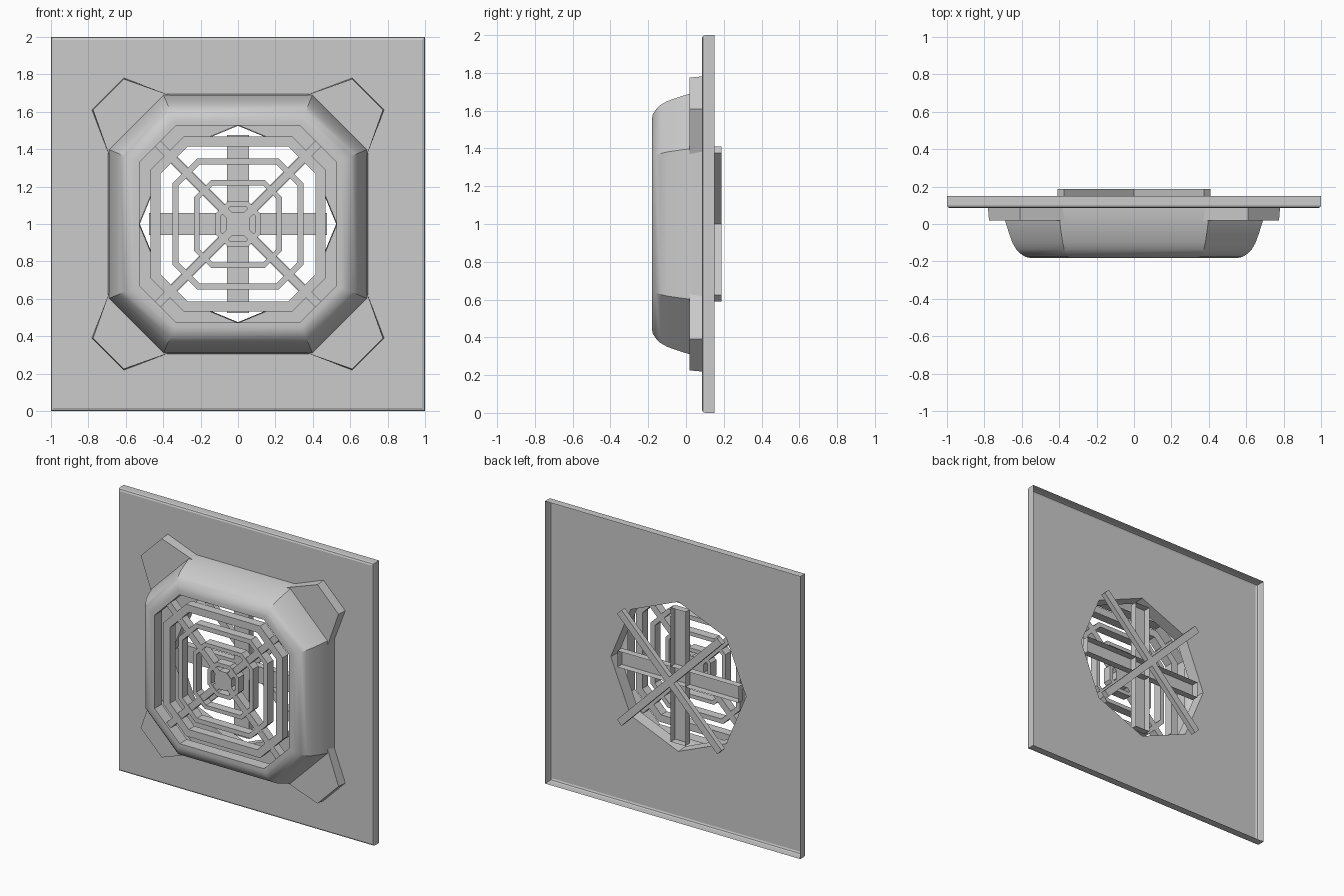
import bpy, bmesh, math
from mathutils import Matrix, Vector

if "Cube" in bpy.data.objects:
    bpy.data.objects.remove(bpy.data.objects["Cube"])

CZ = 1.0  # height of the vent centre


def finish(name, bm, smooth=None):
    bmesh.ops.recalc_face_normals(bm, faces=bm.faces)
    me = bpy.data.meshes.new(name)
    bm.to_mesh(me)
    bm.free()
    ob = bpy.data.objects.new(name, me)
    bpy.context.collection.objects.link(ob)
    if smooth:
        bpy.ops.object.select_all(action='DESELECT')
        ob.select_set(True)
        bpy.context.view_layer.objects.active = ob
        bpy.ops.object.shade_smooth_by_angle(angle=math.radians(smooth))
    return ob


def chamfered(h, s):
    """Square of half width h whose flat sides have half length s."""
    return [(h, -s), (h, s), (s, h), (-s, h), (-h, s), (-h, -s), (-s, -h), (s, -h)]


def circle8(r):
    return [(r * math.cos(i * math.pi / 4), r * math.sin(i * math.pi / 4)) for i in range(8)]


def square8(h):
    return [(h, 0), (h, h), (0, h), (-h, h), (-h, 0), (-h, -h), (0, -h), (h, -h)]


def loft(bm, loops, wrap=False, cap_first=False, cap_last=False):
    """Bridge a list of (y, [(x, z), ...]) outlines."""
    rows = [[bm.verts.new((x, y, z + CZ)) for x, z in pts] for y, pts in loops]
    pairs = list(zip(rows, rows[1:])) + ([(rows[-1], rows[0])] if wrap else [])
    for a, b in pairs:
        n = len(a)
        for i in range(n):
            j = (i + 1) % n
            bm.faces.new((a[i], a[j], b[j], b[i]))
    if cap_first:
        bm.faces.new(rows[0])
    if cap_last:
        bm.faces.new(rows[-1])


def bar(bm, r0, r1, width, y0, y1, angle, open_back=False):
    """Radial bar from r0 to r1, turned about the vent axis."""
    c, s, w = math.cos(angle), math.sin(angle), width / 2
    pts = [(r * c - t * s, r * s + t * c) for r, t in ((r0, -w), (r1, -w), (r1, w), (r0, w))]
    loft(bm, [(y0, pts), (y1, pts)], cap_first=True, cap_last=not open_back)


# Wall plate: open-backed pan with softened front edge and eight-sided hole
bm = bmesh.new()
loft(bm, [(0.0, circle8(0.525)), (0.085, circle8(0.53)), (0.085, square8(0.985)),
          (0.09, square8(0.996)), (0.102, square8(1.0)), (0.15, square8(1.0))])
finish("wall_plate", bm)

# Raised housing: rounded flange running into the grille opening
profile = [(0.695, 0.085), (0.69, 0.02), (0.668, -0.05), (0.65, -0.10), (0.63, -0.135),
           (0.605, -0.16), (0.58, -0.176), (0.555, -0.181), (0.527, -0.181), (0.527, -0.10)]
bm = bmesh.new()
loft(bm, [(y, chamfered(h, 0.4 - 0.414 * (0.695 - h))) for h, y in profile])
finish("housing", bm, 30)

# Four tapered mounting feet
bm = bmesh.new()
for k in range(4):
    c, s = math.cos(k * math.pi / 2), math.sin(k * math.pi / 2)
    rows = []
    for y, g in ((0.018, 0.0), (0.085, 0.006)):
        pts = [(0.37, 0.69), (0.69, 0.37), (0.775 + g, 0.61), (0.61, 0.775 + g)]
        rows.append((y, [(x * c - z * s, x * s + z * c) for x, z in pts]))
    loft(bm, rows, cap_first=True)
finish("mounting_feet", bm)

# Concentric grille rings
F, B = -0.168, -0.105
for i, (o, n) in enumerate(((0.467, 0.415), (0.35, 0.318), (0.234, 0.207), (0.12, 0.093))):
    so = o * (0.62 if i < 3 else 0.45)
    outer, inner = chamfered(o, so), chamfered(n, so - 0.414 * (o - n))
    bm = bmesh.new()
    loft(bm, [(F, outer), (F, inner), (B, inner), (B, outer)], wrap=True)
    finish("grille_ring_%d" % (i + 1), bm)

# Centre hub
bm = bmesh.new()
hub = chamfered(0.065, 0.027)
loft(bm, [(F, hub), (B, hub)], cap_first=True, cap_last=True)
finish("grille_hub", bm)

# Front diagonal spokes
bm = bmesh.new()
for k in range(4):
    bar(bm, 0.06, 0.61, 0.045, F + 0.004, B, math.pi / 4 + k * math.pi / 2)
finish("grille_spokes", bm)

# Upright and level channel bars, open at the back
bm = bmesh.new()
for a in (0, math.pi / 2):
    bar(bm, -0.475, 0.475, 0.115, 0.04, 0.09, a, open_back=True)
finish("channel_bars", bm)

# Rear diagonal cross bars
bm = bmesh.new()
for a in (math.pi / 4, -math.pi / 4):
    bar(bm, -0.555, 0.555, 0.05, 0.15, 0.187, a)
finish("rear_cross_bars", bm)
